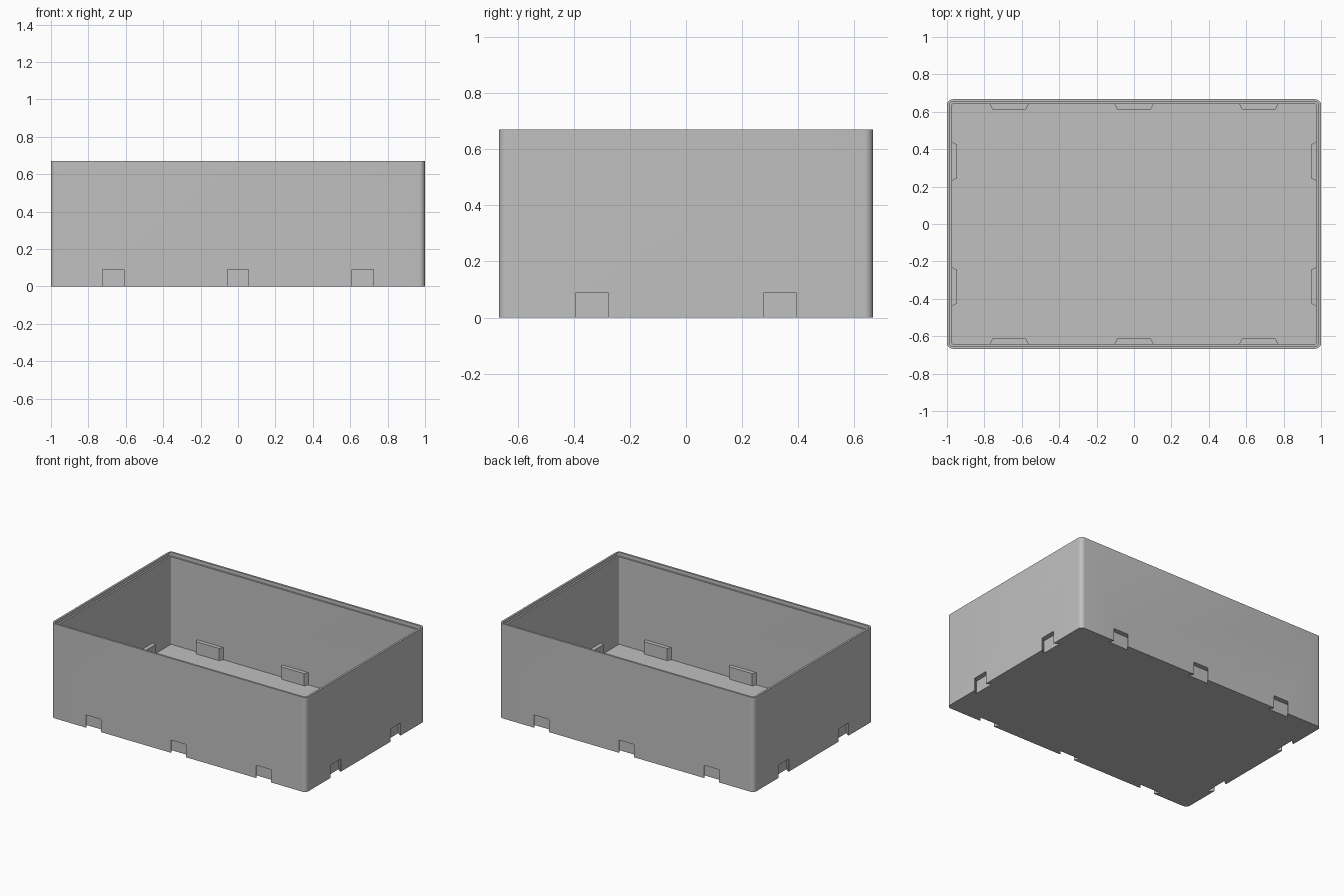
import bpy, bmesh, math
from mathutils import Matrix, Vector

cube = bpy.data.objects.get("Cube")
if cube:
    bpy.data.objects.remove(cube, do_unlink=True)

HALF_X, HALF_Y, HEIGHT = 1.0, 0.667, 0.67
CORNER, WALL, LEDGE, FLOOR = 0.03, 0.026, 0.014, 0.025
SLOT_H, BUMP_H, STEP = 0.09, 0.112, 0.025

grey = bpy.data.materials.new("plain grey")
grey.use_nodes = True
colour = (0.53, 0.53, 0.53, 1)
grey.diffuse_color = colour
grey.node_tree.nodes["Principled BSDF"].inputs["Base Color"].default_value = colour


def make_object(name, bm):
    bmesh.ops.recalc_face_normals(bm, faces=bm.faces)
    mesh = bpy.data.meshes.new(name)
    bm.to_mesh(mesh)
    bm.free()
    mesh.materials.append(grey)
    obj = bpy.data.objects.new(name, mesh)
    bpy.context.collection.objects.link(obj)
    return obj


def rounded_loop(bm, inset, z, steps=8):
    """Ring of vertices around a rounded rectangle."""
    radius = max(CORNER - inset, 0.006)
    cx, cy = HALF_X - inset - radius, HALF_Y - inset - radius
    ring = []
    for quarter, (sx, sy) in enumerate(((1, 1), (-1, 1), (-1, -1), (1, -1))):
        for i in range(steps + 1):
            a = (quarter + i / steps) * math.pi / 2
            ring.append(bm.verts.new((sx * cx + radius * math.cos(a),
                                      sy * cy + radius * math.sin(a), z)))
    return ring


def add_prism(bm, outline, z0, z1, place):
    low, high = ([bm.verts.new(place @ Vector((x, y, z))) for x, y in outline]
                 for z in (z0, z1))
    bm.faces.new(low)
    bm.faces.new(high)
    for i in range(len(low)):
        j = (i + 1) % len(low)
        bm.faces.new((low[i], low[j], high[j], high[i]))


# Box shell: outside wall, stepped rim, inside wall and floor
bm = bmesh.new()
section = ((0, 0), (0, HEIGHT), (LEDGE, HEIGHT), (LEDGE, HEIGHT - STEP),
           (WALL, HEIGHT - STEP), (WALL, FLOOR))
rings = [rounded_loop(bm, inset, z) for inset, z in section]
for a, b in zip(rings, rings[1:]):
    for i in range(len(a)):
        j = (i + 1) % len(a)
        bm.faces.new((a[i], a[j], b[j], b[i]))
bm.faces.new(rings[0])
bm.faces.new(rings[-1])
box = make_object("storage_box", bm)

# Slot positions: three on each long side, two on each short side
places = []
for turn in (0, math.pi):
    spin = Matrix.Rotation(turn, 4, 'Z')
    for x in (-0.667, 0, 0.667):
        places.append(spin @ Matrix.Translation((x, -HALF_Y, 0)))
    side = spin @ Matrix.Rotation(math.pi / 2, 4, 'Z')
    for x in (-0.335, 0.335):
        places.append(side @ Matrix.Translation((x, -HALF_X, 0)))


def trapezoid(outer, inner, y0, y1):
    return ((-outer, y0), (outer, y0), (inner, y1), (-inner, y1))


# Inner housings and the dovetail slots cut beneath them
housings, slots = bmesh.new(), bmesh.new()
for place in places:
    add_prism(housings, trapezoid(0.11, 0.09, WALL / 2, 0.054), FLOOR / 2, BUMP_H, place)
    add_prism(slots, trapezoid(0.058, 0.058, -0.05, 0.004), -0.05, SLOT_H, place)
    add_prism(slots, trapezoid(0.0565, 0.08, 0.0035, 0.034), -0.05, SLOT_H, place)

for name, mesh, operation in (("slot_housings", housings, 'UNION'),
                              ("slot_cutters", slots, 'DIFFERENCE')):
    helper = make_object(name, mesh)
    helper.hide_render = True
    mod = box.modifiers.new(name, 'BOOLEAN')
    mod.operation, mod.object, mod.solver = operation, helper, 'EXACT'
    mod.use_self = True
    bpy.context.view_layer.objects.active = box
    bpy.ops.object.modifier_apply(modifier=name)
    bpy.data.objects.remove(helper, do_unlink=True)

# Smooth rounded corners, sharp edges elsewhere
bpy.ops.object.select_all(action='DESELECT')
box.select_set(True)
bpy.context.view_layer.objects.active = box
bpy.ops.object.shade_smooth_by_angle(angle=math.radians(30))
